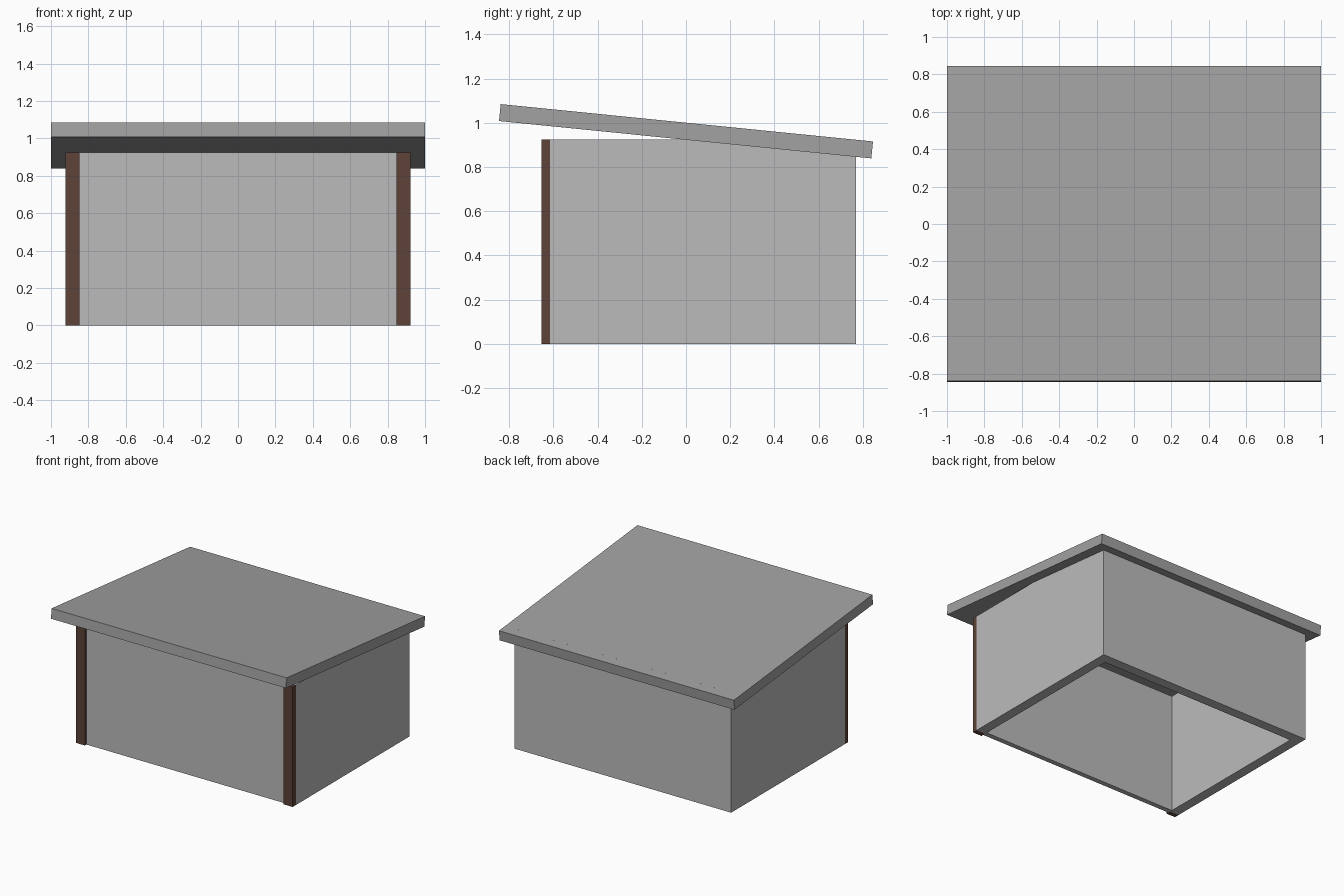
import bpy
from mathutils import Matrix

if "Cube" in bpy.data.objects:
    bpy.data.objects.remove(bpy.data.objects["Cube"])

U = 2 / 26  # design unit: roof is 26 units wide


def material(name, color):
    mat = bpy.data.materials.new(name)
    mat.diffuse_color = (*color, 1)
    mat.use_nodes = True
    mat.node_tree.nodes["Principled BSDF"].inputs["Base Color"].default_value = mat.diffuse_color
    return mat


wood = material("brown_wood", (0.11, 0.055, 0.038))
wall_grey = material("wall_grey", (0.5, 0.5, 0.5))
roof_grey = material("roof_grey", (0.36, 0.36, 0.36))


def box(name, lo, hi, mat):
    """Axis-aligned box between two corners given in design units."""
    size = [(b - a) * U for a, b in zip(lo, hi)]
    mid = [(a + b) / 2 * U for a, b in zip(lo, hi)]
    bpy.ops.mesh.primitive_cube_add(size=1, location=mid)
    ob = bpy.context.object
    ob.name = name
    ob.data.transform(Matrix.Diagonal((*size, 1)))
    ob.data.materials.append(mat)
    return ob


# Front and back walls
box("front_wall", (-11, -8.25, 0), (11, -7.75, 12), wall_grey)
box("back_wall", (-12, 9, 0), (12, 10, 12), wall_grey)

# Side walls and front corner posts
for side, name in ((-1, "left"), (1, "right")):
    x0, x1 = sorted((side * 11, side * 12))
    box(name + "_wall", (x0, -8, 0), (x1, 9, 12), wall_grey)
    box(name + "_post", (x0, -8.5, 0), (x1, -8, 12), wood)

# Sloping roof slab, higher at the front
roof = box("roof", (-13, -11, 12), (13, 11, 13), roof_grey)
roof.rotation_euler.x = -0.1
